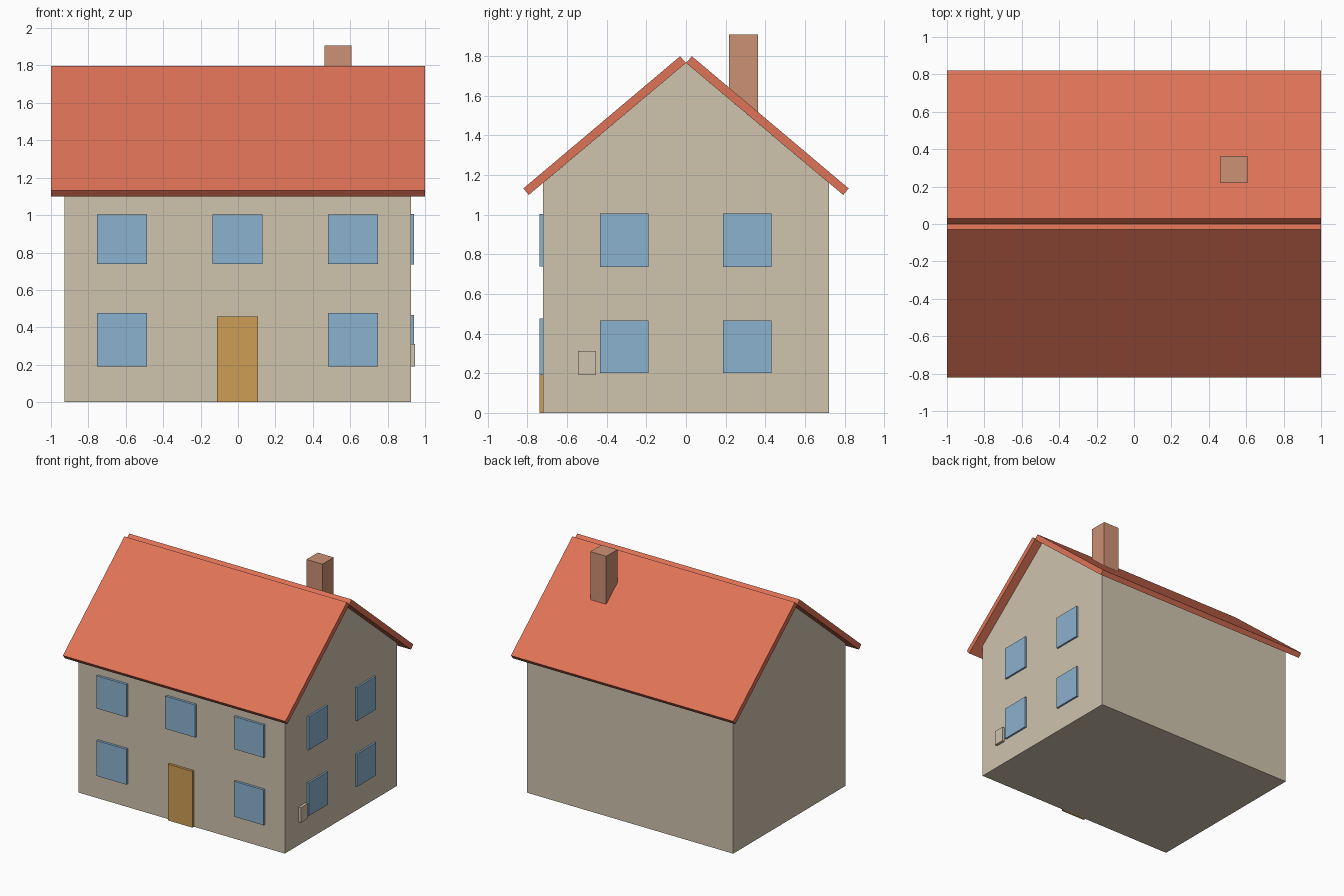
import bpy
import bmesh

if "Cube" in bpy.data.objects:
    bpy.data.objects.remove(bpy.data.objects["Cube"])


def material(name, rgb):
    """Flat colour from 0-255 sRGB values."""
    mat = bpy.data.materials.new(name)
    lin = [((c / 255 + 0.055) / 1.055) ** 2.4 for c in rgb]
    mat.diffuse_color = (*lin, 1)
    mat.use_nodes = True
    mat.node_tree.nodes["Principled BSDF"].inputs["Base Color"].default_value = mat.diffuse_color
    return mat


PLASTER = material("beige plaster", (207, 195, 174))
TILE = material("terracotta tile", (223, 115, 87))
GLASS = material("blue glass", (139, 178, 207))
WOOD = material("ochre wood", (206, 157, 86))
BRICK = material("pale brick", (204, 145, 117))


def prism(name, profile, x0, x1, mat):
    """Extrude a closed (y, z) profile along x."""
    bm = bmesh.new()
    face = bm.faces.new([bm.verts.new((x0, y, z)) for y, z in profile])
    ext = bmesh.ops.extrude_face_region(bm, geom=[face])
    verts = [g for g in ext["geom"] if isinstance(g, bmesh.types.BMVert)]
    bmesh.ops.translate(bm, verts=verts, vec=(x1 - x0, 0, 0))
    bmesh.ops.recalc_face_normals(bm, faces=bm.faces)
    mesh = bpy.data.meshes.new(name)
    bm.to_mesh(mesh)
    bm.free()
    mesh.materials.append(mat)
    obj = bpy.data.objects.new(name, mesh)
    bpy.context.collection.objects.link(obj)
    return obj


def box(name, x, y, z, mat):
    """Box from (min, max) pairs."""
    profile = [(y[0], z[0]), (y[1], z[0]), (y[1], z[1]), (y[0], z[1])]
    return prism(name, profile, x[0], x[1], mat)


# House body with gable ends
FRONT, RIGHT = -0.72, 0.925
prism("walls", [(-0.72, 0), (0.72, 0), (0.72, 1.16), (0, 1.765), (-0.72, 1.16)],
      -0.928, RIGHT, PLASTER)

# Two roof slabs meeting at the ridge, with an open notch between them
for side, s in (("front", -1), ("back", 1)):
    prism(side + "_roof",
          [(s * y, z) for y, z in
           ((0, 1.765), (0.03, 1.798), (0.82, 1.132), (0.793, 1.099))],
          -1, 1, TILE)

# Chimney rising through the back slope
box("chimney", (0.463, 0.606), (0.218, 0.363), (1.48, 1.907), BRICK)

# Front windows: three above, two beside the door
LOWER, UPPER = (0.19, 0.477), (0.738, 1.003)
for z, columns in ((LOWER, (-0.62, 0.615)), (UPPER, (-0.62, -0.002, 0.615))):
    for x in columns:
        box("front_window", (x - 0.134, x + 0.134), (FRONT - 0.02, FRONT), z, GLASS)

# Right gable windows
for z in ((0.2, 0.467), (0.735, 1.005)):
    for y in (-0.312, 0.308):
        box("side_window", (RIGHT, RIGHT + 0.015), (y - 0.122, y + 0.122), z, GLASS)

# Door and the small utility box on the right wall
box("door", (-0.113, 0.108), (FRONT - 0.02, FRONT), (0, 0.457), WOOD)
box("utility_box", (RIGHT, RIGHT + 0.022), (-0.545, -0.455), (0.19, 0.312), PLASTER)
